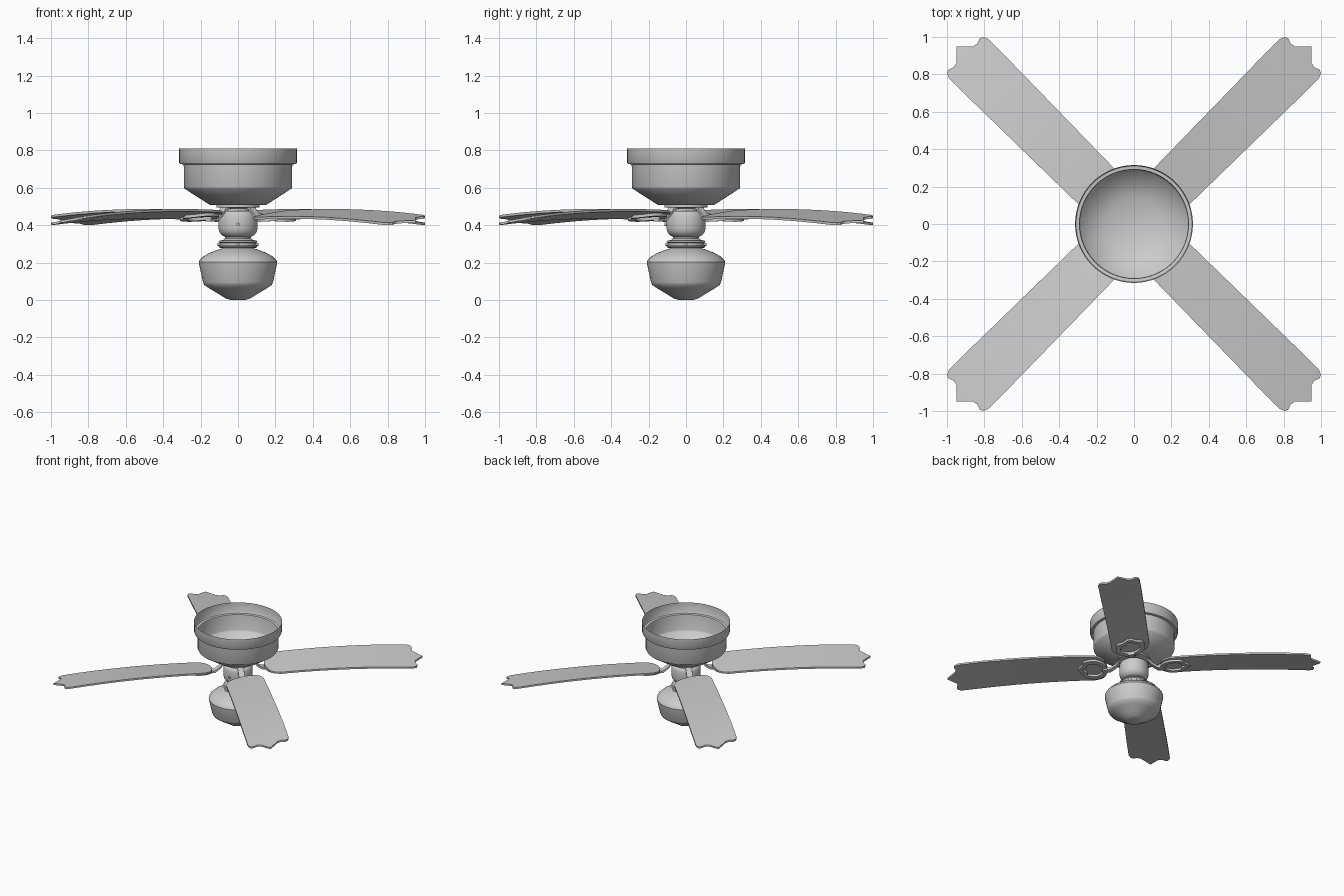
import bpy, bmesh, math
from mathutils import Matrix, Vector

cube = bpy.data.objects.get("Cube")
if cube:
    bpy.data.objects.remove(cube, do_unlink=True)

grey = bpy.data.materials.new("plain grey")
grey.use_nodes = True
GREY = (0.6, 0.6, 0.6, 1)
grey.diffuse_color = GREY
grey.node_tree.nodes["Principled BSDF"].inputs["Base Color"].default_value = GREY


def finish(name, bm, angle=35):
    """Turn a bmesh into a shaded object."""
    bmesh.ops.recalc_face_normals(bm, faces=bm.faces)
    mesh = bpy.data.meshes.new(name)
    bm.to_mesh(mesh)
    bm.free()
    mesh.materials.append(grey)
    obj = bpy.data.objects.new(name, mesh)
    bpy.context.collection.objects.link(obj)
    bpy.ops.object.select_all(action="DESELECT")
    obj.select_set(True)
    bpy.context.view_layer.objects.active = obj
    bpy.ops.object.shade_smooth_by_angle(angle=math.radians(angle))
    return obj


def lathe(name, profile, segments=48):
    """Revolve (radius, height) points around the z axis."""
    bm = bmesh.new()
    verts = [bm.verts.new((r, 0, z)) for r, z in profile]
    edges = [bm.edges.new(pair) for pair in zip(verts, verts[1:])]
    bmesh.ops.spin(bm, geom=verts + edges, cent=(0, 0, 0), axis=(0, 0, 1),
                   angle=math.tau, steps=segments, use_merge=False)
    bmesh.ops.remove_doubles(bm, verts=bm.verts, dist=0.0005)
    return finish(name, bm)


def interp(points, x):
    """Piecewise linear lookup."""
    for (a, p), (b, q) in zip(points, points[1:]):
        if x <= b:
            return p + (q - p) * (x - a) / (b - a)
    return points[-1][1]


def blade_height(u, v):
    """Arched and pitched surface shared by blades and brackets."""
    arch = 0.467 - 0.066 * (u - 0.55) ** 2
    return arch + 0.14 * v


def extrude(bm, thickness):
    """Give a flat sheet thickness downwards."""
    result = bmesh.ops.extrude_face_region(bm, geom=bm.faces[:])
    moved = [g for g in result["geom"] if isinstance(g, bmesh.types.BMVert)]
    bmesh.ops.translate(bm, verts=moved, vec=(0, 0, -thickness))


def turned(name, bm, degrees, angle=35):
    bm.transform(Matrix.Rotation(math.radians(degrees), 4, "Z"))
    return finish(name, bm, angle)


TIP = [(0, 1.343), (0.2, 1.313), (0.42, 1.28), (0.6, 1.274),
       (0.8, 1.285), (0.92, 1.277), (1, 1.25)]
ROOT = [(0, 0.19), (0.5, 0.2), (0.8, 0.225), (0.92, 0.25), (1, 0.29)]


def blade(name, degrees):
    bm = bmesh.new()
    half = [0.1, 0.2, 0.32, 0.42, 0.6, 0.7, 0.8, 0.92, 1]
    across = [-s for s in reversed(half)] + [0] + half
    steps = 16
    rows = []
    for s in across:
        start, end = interp(ROOT, abs(s)), interp(TIP, abs(s))
        row = []
        for i in range(steps + 1):
            u = start + (end - start) * i / steps
            v = s * (0.134 + 0.014 * min(1, (u - 0.19) / 0.9))
            row.append(bm.verts.new((u, v, blade_height(u, v))))
        rows.append(row)
    for a, b in zip(rows, rows[1:]):
        for i in range(steps):
            bm.faces.new((a[i], a[i + 1], b[i + 1], b[i]))
    extrude(bm, 0.013)
    return turned(name, bm, degrees)


def bracket_ring(name, degrees):
    """Open loop with a scalloped outer end, under the blade root."""
    bm = bmesh.new()
    loops = []
    count = 40
    for size in (1, 0.68):
        loop = []
        for i in range(count):
            a = math.tau * i / count
            scallop = 0.012 * math.cos(6 * a) if math.cos(a) > 0 else 0
            u = 0.29 + (0.1 * size + scallop) * math.cos(a)
            v = 0.105 * size * math.sin(a)
            loop.append(bm.verts.new((u, v, blade_height(u, v) - 0.013)))
        loops.append(loop)
    outer, inner = loops
    for i in range(count):
        j = (i + 1) % count
        bm.faces.new((outer[i], outer[j], inner[j], inner[i]))
    extrude(bm, 0.016)
    return turned(name, bm, degrees)


def bracket_arm(name, degrees):
    """Bent bar from the motor down to the loop."""
    bm = bmesh.new()
    path = [(0.07, 0.505), (0.105, 0.5), (0.135, 0.465), (0.17, 0.44), (0.225, 0.436)]
    rows = []
    for u, z in path:
        rows.append([bm.verts.new((u, v, z)) for v in (-0.022, 0.022)])
    for a, b in zip(rows, rows[1:]):
        bm.faces.new((a[0], b[0], b[1], a[1]))
    extrude(bm, 0.016)
    return turned(name, bm, degrees)


def rod(name, start, end, radius):
    bm = bmesh.new()
    start, end = Vector(start), Vector(end)
    axis = end - start
    place = Matrix.Translation((start + end) / 2) @ axis.to_track_quat("Z", "Y").to_matrix().to_4x4()
    bmesh.ops.create_cone(bm, cap_ends=True, segments=16, radius1=radius,
                          radius2=radius, depth=axis.length, matrix=place)
    return finish(name, bm)


# Ceiling housing: an open, thin-walled cup
lathe("motor_housing", [
    (0.315, 0.81), (0.315, 0.735), (0.31, 0.727), (0.292, 0.725), (0.29, 0.715),
    (0.29, 0.605), (0.285, 0.595), (0.15, 0.508), (0, 0.508)], 64)

# Rotor and switch housing below the motor
lathe("rotor_plate", [(0, 0.507), (0.115, 0.507), (0.115, 0.495), (0.06, 0.49),
                      (0.06, 0.472)])
lathe("switch_housing", [
    (0, 0.475), (0.09, 0.475), (0.1, 0.468), (0.105, 0.455), (0.105, 0.385),
    (0.1, 0.365), (0.088, 0.348), (0.07, 0.338), (0, 0.338)])
rod("switch_knob", (0, -0.1, 0.405), (0, -0.115, 0.405), 0.009)

# Light fitter with its thumb screws
lathe("light_fitter", [
    (0.07, 0.34), (0.068, 0.33), (0.078, 0.322), (0.1, 0.317), (0.104, 0.31),
    (0.097, 0.304), (0.097, 0.292), (0.104, 0.287), (0.1, 0.28), (0.08, 0.278)])
for n in range(4):
    a = math.radians(90 * n)
    c, s = math.cos(a), math.sin(a)
    rod(f"fitter_screw_{n + 1}", (0.09 * c, 0.09 * s, 0.298),
        (0.11 * c, 0.11 * s, 0.298), 0.008)

# Glass lamp shade
lathe("lamp_shade", [
    (0.078, 0.29), (0.082, 0.277), (0.11, 0.268), (0.15, 0.253), (0.185, 0.233),
    (0.205, 0.213), (0.21, 0.203), (0.208, 0.19), (0.187, 0.095), (0.18, 0.08),
    (0.15, 0.06), (0.1, 0.03), (0.065, 0.008), (0.04, 0.001), (0, 0)])

# Four blades with their brackets
for n in range(4):
    turn = 45 + 90 * n
    blade(f"blade_{n + 1}", turn)
    bracket_ring(f"bracket_loop_{n + 1}", turn)
    bracket_arm(f"bracket_arm_{n + 1}", turn)
